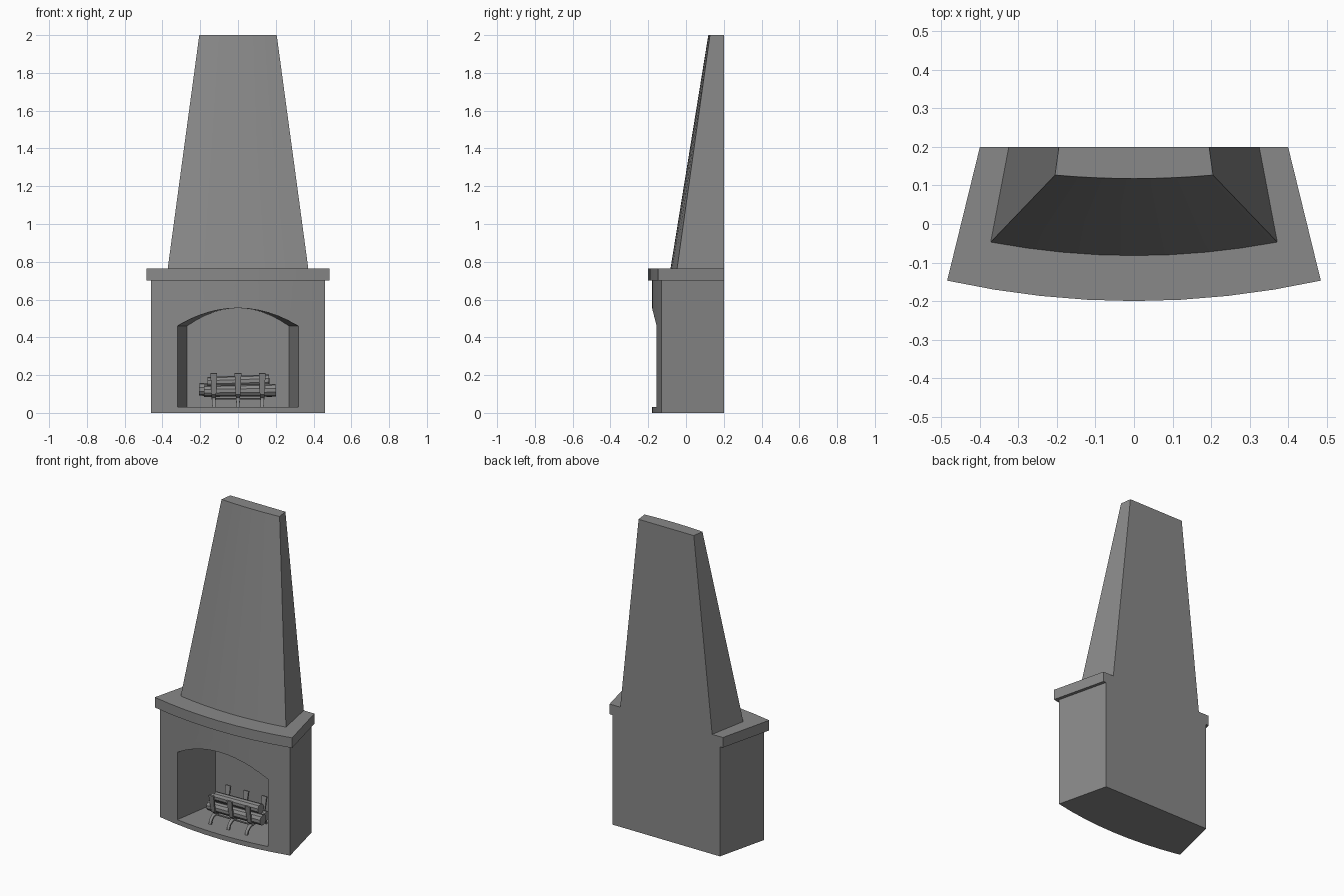
import bpy, bmesh, math
from mathutils import Vector

old = bpy.data.objects.get("Cube")
if old:
    bpy.data.objects.remove(old, do_unlink=True)

grey = bpy.data.materials.new("stone grey")
grey.use_nodes = True
colour = (0.25, 0.25, 0.25, 1)
grey.diffuse_color = colour
grey.node_tree.nodes["Principled BSDF"].inputs["Base Color"].default_value = colour


def finish(name, bm, smooth=True):
    bmesh.ops.recalc_face_normals(bm, faces=bm.faces)
    mesh = bpy.data.meshes.new(name)
    bm.to_mesh(mesh)
    bm.free()
    mesh.materials.append(grey)
    obj = bpy.data.objects.new(name, mesh)
    bpy.context.collection.objects.link(obj)
    if smooth:
        shade(obj)
    return obj


def shade(obj):
    bpy.ops.object.select_all(action="DESELECT")
    obj.select_set(True)
    bpy.context.view_layer.objects.active = obj
    bpy.ops.object.shade_smooth_by_angle(angle=math.radians(30))


def loft(name, sections, smooth=True):
    """Join rings of points with quads and cap both ends."""
    bm = bmesh.new()
    rings = [[bm.verts.new(p) for p in ring] for ring in sections]
    for a, b in zip(rings, rings[1:]):
        for i in range(len(a)):
            j = (i + 1) % len(a)
            bm.faces.new((a[i], a[j], b[j], b[i]))
    bm.faces.new(rings[0])
    bm.faces.new(rings[-1])
    return finish(name, bm, smooth)


def bowed(front, back, corner_y, mid_y, z, steps=8):
    """Plan outline with a bowed front and a straight back."""
    ring = [(back, 0.2, z), (-back, 0.2, z)]
    for i in range(steps + 1):
        t = 2 * i / steps - 1
        ring.append((front * t, mid_y + (corner_y - mid_y) * t * t, z))
    return ring


# Surround, mantel shelf and tapering hood
body = loft("surround", [bowed(0.46, 0.38, -0.13, -0.18, z) for z in (0, 0.7)], False)
loft("mantel", [bowed(0.485, 0.4, -0.147, -0.2, z) for z in (0.7, 0.765)])
loft("hood", [bowed(0.372, 0.325, -0.047, -0.082, 0.765),
              bowed(0.205, 0.195, 0.127, 0.118, 2.0)])


# Arched firebox cut into the surround
def arch(half, y, steps=12):
    ring = [(half, y, 0.03), (-half, y, 0.03)]
    for i in range(steps + 1):
        t = 2 * i / steps - 1
        ring.append((half * t, y, 0.555 - 0.095 * t * t))
    return ring


cutter = loft("firebox_cutter", [arch(0.343, -0.3), arch(0.27, 0.16)], False)
cut = body.modifiers.new("firebox", "BOOLEAN")
cut.object = cutter
cut.solver = "EXACT"
bpy.context.view_layer.objects.active = body
bpy.ops.object.modifier_apply(modifier=cut.name)
bpy.data.objects.remove(cutter, do_unlink=True)
shade(body)


# Fire grate: flat strips swept along a path in the y-z plane
def strip(name, x, path, widths, thick=0.01):
    pts = [Vector((0, y, z)) for y, z in path]
    rings = []
    for i, p in enumerate(pts):
        d = (pts[min(i + 1, len(pts) - 1)] - pts[max(i - 1, 0)]).normalized()
        n = Vector((0, -d.z, d.y)) * thick / 2
        w = Vector((widths[i] / 2, 0, 0))
        c = p + Vector((x, 0, 0))
        rings.append([c - w - n, c + w - n, c + w + n, c - w + n])
    loft(name, rings)


cradle = [(-0.085, 0.21), (-0.075, 0.15), (-0.065, 0.1), (-0.04, 0.078)]
cradle += [(-y, z) for y, z in reversed(cradle)]
cradle_widths = [0.036, 0.03, 0.025, 0.022, 0.022, 0.025, 0.03, 0.036]
leg = [(-0.04, 0.078), (-0.07, 0.072), (-0.088, 0.055), (-0.098, 0.03)]
for i, x in enumerate((-0.128, 0, 0.128)):
    strip(f"grate_bar_{i + 1}", x, cradle, cradle_widths)
    for side, s in (("front", 1), ("back", -1)):
        strip(f"grate_leg_{side}_{i + 1}", x, [(s * y, z) for y, z in leg],
              [0.022, 0.02, 0.018, 0.016])


def cylinder(name, a, b, r1, r2, sides=10):
    a, b = Vector(a), Vector(b)
    bm = bmesh.new()
    bmesh.ops.create_cone(bm, cap_ends=True, segments=sides, radius1=r1,
                          radius2=r2, depth=(b - a).length)
    turn = (b - a).to_track_quat("Z", "Y").to_matrix().to_4x4()
    turn.translation = (a + b) / 2
    bmesh.ops.transform(bm, matrix=turn, verts=bm.verts)
    finish(name, bm)


# Rods tying the grate together, then the stacked logs
for side, y in (("front", -0.045), ("back", 0.045)):
    cylinder(f"grate_rod_{side}", (-0.14, y, 0.075), (0.14, y, 0.075), 0.005, 0.005, 8)
cylinder("log_front", (-0.18, -0.035, 0.115), (0.2, -0.032, 0.12), 0.03, 0.033)
cylinder("log_back", (-0.205, 0.036, 0.125), (0.18, 0.03, 0.115), 0.034, 0.03)
cylinder("log_top", (-0.16, 0.005, 0.162), (0.165, -0.005, 0.172), 0.028, 0.031)
